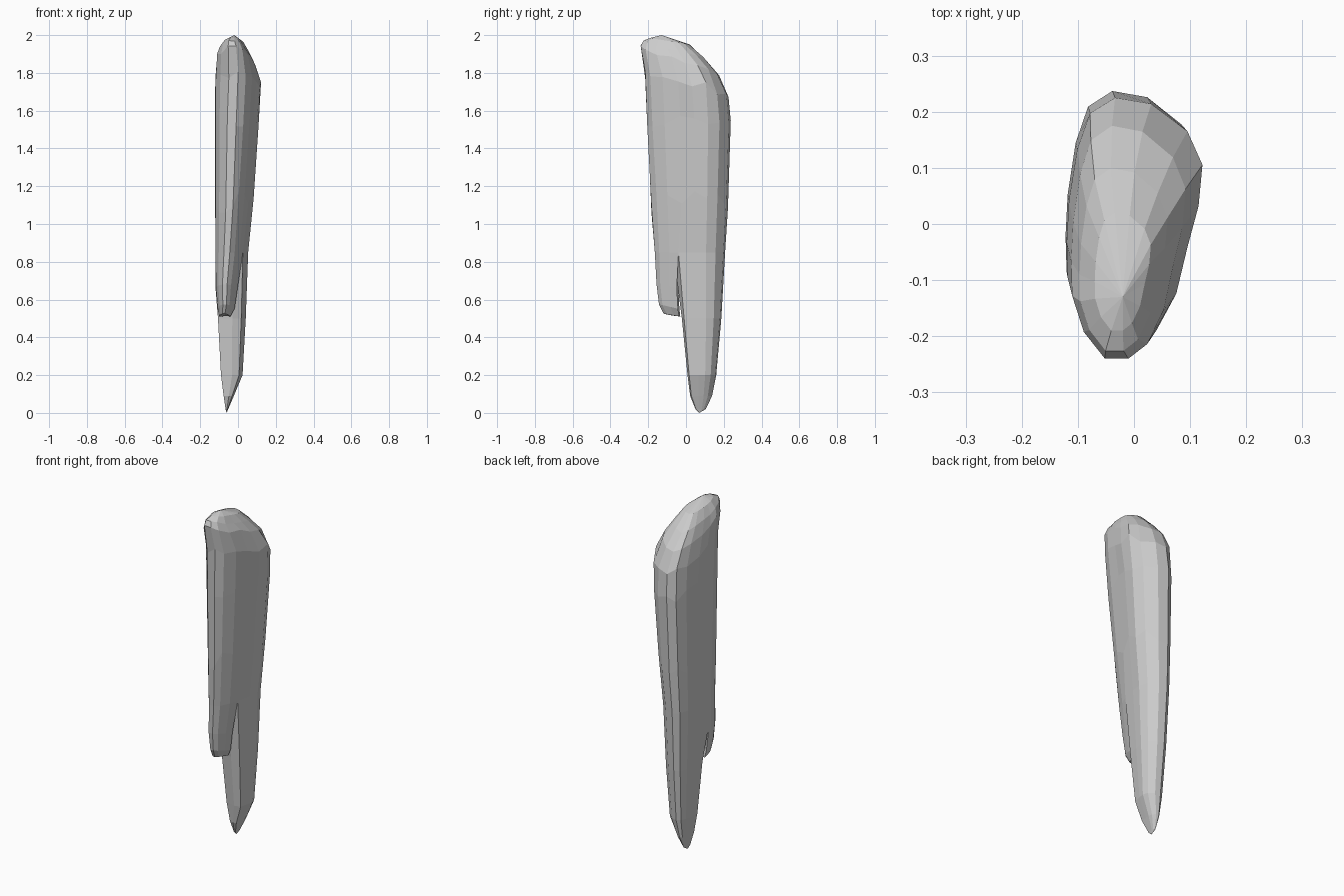
import bpy
import bmesh
import random

random.seed(4)
cube = bpy.data.objects.get("Cube")
if cube:
    bpy.data.objects.remove(cube, do_unlink=True)

# Stone colour
stone = bpy.data.materials.new("grey stone")
stone.use_nodes = True
grey = (0.6, 0.6, 0.6, 1)
stone.diffuse_color = grey
stone.node_tree.nodes["Principled BSDF"].inputs["Base Color"].default_value = grey

# Plan outline, counter-clockwise from the front
PLAN = [(-.05, -.24), (0, -.24), (.04, -.21), (.075, -.14), (.095, -.05), (.115, .03),
        (.122, .11), (.095, .175), (.03, .228), (-.035, .24), (-.08, .21), (-.103, .14),
        (-.118, .04), (-.122, -.04), (-.12, -.11), (-.095, -.185)]
RIGHT, LEFT = 4, 13   # where the two prongs part

bm = bmesh.new()


def ring(plan, x0, x1, y0, y1, z_front, z_back, skew=0.0, rough=0.0):
    """Fit a plan into a box; skew narrows the front on the +x side."""
    xs, ys = [p[0] for p in plan], [p[1] for p in plan]
    out = []
    for x, y in plan:
        u = (x - min(xs)) / (max(xs) - min(xs))
        v = (y - min(ys)) / (max(ys) - min(ys))
        z = z_front + (z_back - z_front) * v + random.uniform(-1, 1) * rough
        out.append(bm.verts.new((x0 + u * (x1 - x0 - skew * (1 - v)), y0 + v * (y1 - y0), z)))
    return out


def skin(upper, lower):
    n = len(upper)
    for i in range(n):
        j = (i + 1) % n
        bm.faces.new((upper[i], lower[i], lower[j], upper[j]))


def cap(loop, point):
    tip = bm.verts.new(point)
    for i in range(len(loop)):
        bm.faces.new((tip, loop[i], loop[(i + 1) % len(loop)]))


# Rounded, sloping head and tapering body
BODY = [(-.07, .03, -.19, .02, 1.985, 1.95, 0, 0),
        (-.097, .06, -.226, .10, 1.965, 1.875, 0, .008),
        (-.112, .092, -.24, .175, 1.93, 1.79, 0, .015),
        (-.12, .122, -.216, .225, 1.80, 1.69, 0, .03),
        (-.122, .112, -.205, .237, 1.55, 1.55, .01, .04),
        (-.121, .088, -.183, .222, 1.12, 1.12, .02, .06),
        (-.119, .062, -.165, .207, .85, .85, .03, 0)]
rings = [ring(PLAN, *row) for row in BODY]
cap(rings[0], (-.02, -.13, 2.0))
for upper, lower in zip(rings, rings[1:]):
    skin(upper, lower)

# Split the body into a front and a back prong along a slanting saddle
base = rings[-1]
a, b = base[RIGHT], base[LEFT]
a.co.y = -.04
b.co.y = -.03
b.co.z = .66
mid = bm.verts.new((-.03, -.055, .76))
front_loop = base[LEFT:] + base[:RIGHT + 1] + [mid]
back_loop = base[RIGHT:LEFT + 1] + [mid]


def prong(loop, rows, tip):
    plan = [(v.co.x, v.co.y) for v in loop]
    for row in rows:
        lower = ring(plan, *row)
        skin(loop, lower)
        loop = lower
    cap(loop, tip)


# Short blunt front prong
prong(front_loop, [(-.118, -.002, -.156, -.04, .68, .66),
                   (-.108, -.018, -.143, -.035, .575, .55),
                   (-.10, -.04, -.118, -.03, .525, .51)], (-.07, -.07, .515))
# Long pointed back prong
prong(back_loop, [(-.106, .041, -.022, .187, .5, .5),
                  (-.09, .024, .008, .160, .2, .2),
                  (-.076, -.022, .022, .138, .09, .09),
                  (-.066, -.052, .05, .105, .02, .02)], (-.06, .07, 0))

bmesh.ops.recalc_face_normals(bm, faces=bm.faces)
mesh = bpy.data.meshes.new("stone_blade")
bm.to_mesh(mesh)
bm.free()
mesh.materials.append(stone)
blade = bpy.data.objects.new("stone_blade", mesh)
bpy.context.scene.collection.objects.link(blade)
